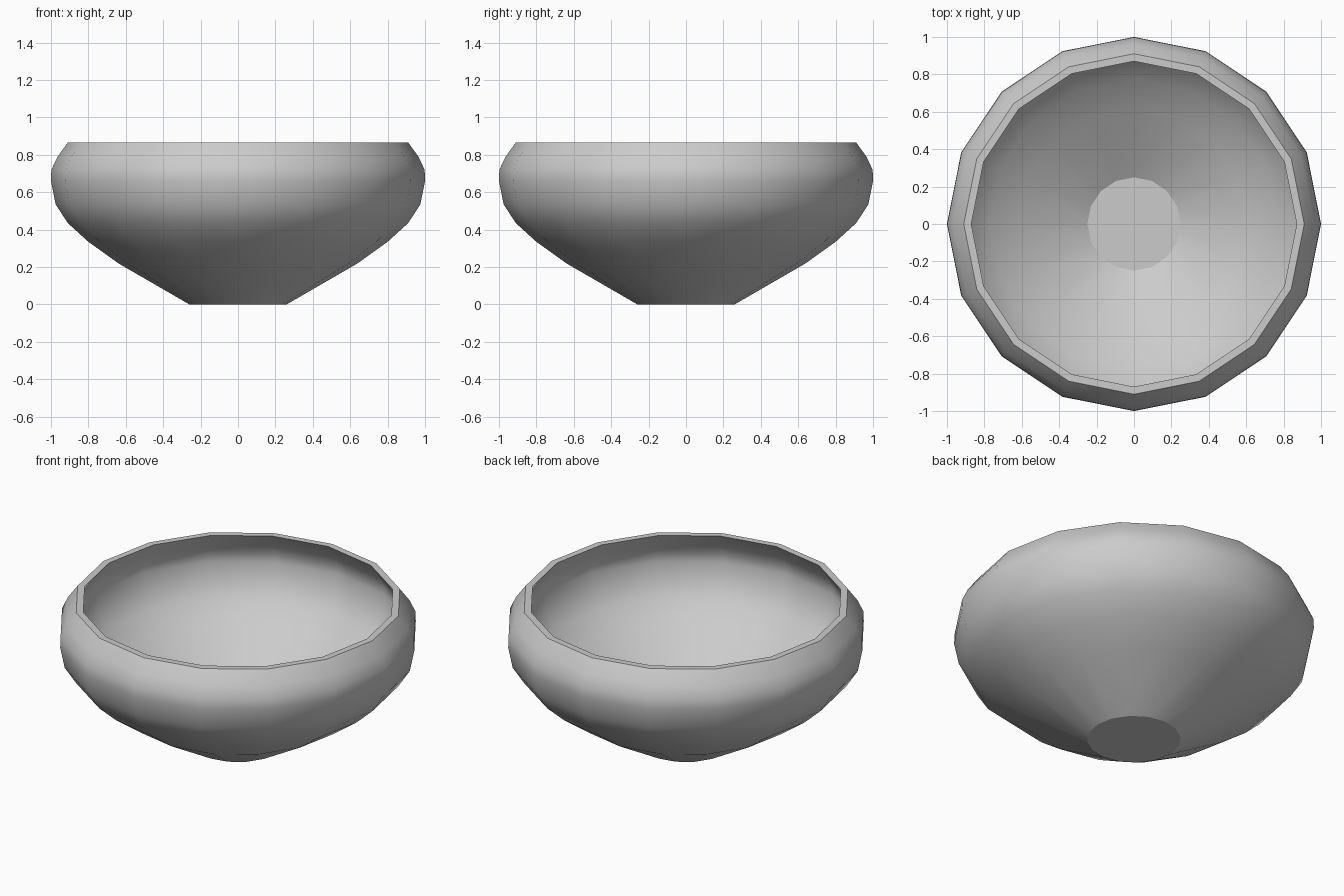
import bpy, bmesh, math
from mathutils import Vector

if "Cube" in bpy.data.objects:
    bpy.data.objects.remove(bpy.data.objects["Cube"])

SIDES = 16
WALL = 0.04

# Outer profile (radius, height), from foot to rim
outer = [Vector(p) for p in [(0.26, 0), (0.64, 0.22), (0.80, 0.335), (0.91, 0.435),
                             (0.975, 0.535), (1.0, 0.66), (0.998, 0.72), (0.965, 0.79), (0.91, 0.865)]]


def inward(a, b):
    d = (b - a).normalized()
    return Vector((-d.y, d.x))


# Inner profile: the outer one offset by the wall thickness
inner = []
for i, p in enumerate(outer):
    after = inward(p, outer[i + 1]) if i < len(outer) - 1 else None
    before = inward(outer[i - 1], p) if i else Vector((0, 1))
    if after is None:
        inner.append(Vector((p.x - WALL, p.y)))      # flat rim
    else:
        m = (before + after).normalized()
        inner.append(p + m * (WALL / m.dot(after)))

# Revolve the closed section into a bowl
bm = bmesh.new()
rings = []
for p in outer + inner[::-1]:
    rings.append([bm.verts.new((p.x * math.cos(2 * math.pi * k / SIDES),
                                p.x * math.sin(2 * math.pi * k / SIDES), p.y))
                  for k in range(SIDES)])
for a, b in zip(rings, rings[1:]):
    for k in range(SIDES):
        n = (k + 1) % SIDES
        bm.faces.new((a[k], a[n], b[n], b[k]))

# Foot underside and inner floor
bm.faces.new(rings[0][::-1])
bm.faces.new(rings[-1])
bmesh.ops.recalc_face_normals(bm, faces=bm.faces)

mesh = bpy.data.meshes.new("bowl")
bm.to_mesh(mesh)
bm.free()
bowl = bpy.data.objects.new("bowl", mesh)
bpy.context.collection.objects.link(bowl)

# Smooth walls; foot, floor and rim edges stay sharp
bpy.context.view_layer.objects.active = bowl
bowl.select_set(True)
bpy.ops.object.shade_smooth_by_angle(angle=math.radians(29))
